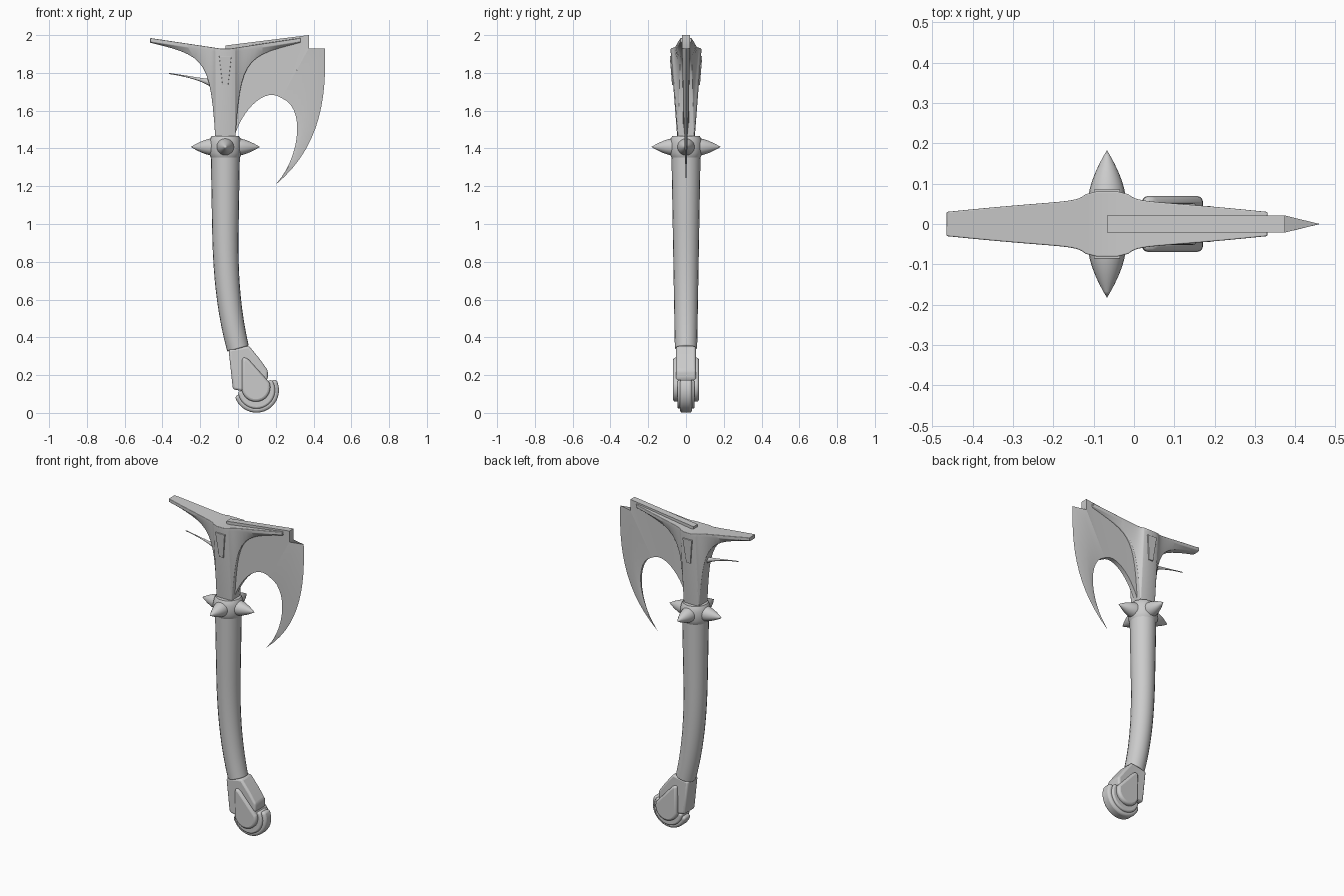
import bpy, bmesh
from math import sin, cos, pi, radians
from mathutils import Vector
from mathutils.geometry import interpolate_bezier

default_cube = bpy.data.objects.get("Cube")
if default_cube:
    bpy.data.objects.remove(default_cube)

GREY = (0.6, 0.6, 0.6, 1)
metal = bpy.data.materials.new("plain_grey")
metal.use_nodes = True
metal.diffuse_color = GREY
metal.node_tree.nodes["Principled BSDF"].inputs["Base Color"].default_value = GREY


def loft(name, rings, bevel=0, smooth_angle=35):
    """Skin a row of equally long closed rings and cap both ends."""
    bm = bmesh.new()
    rows = [[bm.verts.new(point) for point in ring] for ring in rings]
    count = len(rows[0])
    for lower, upper in zip(rows, rows[1:]):
        for i in range(count):
            j = (i + 1) % count
            bm.faces.new((lower[i], lower[j], upper[j], upper[i]))
    bm.faces.new(rows[0])
    bm.faces.new(rows[-1])
    bmesh.ops.remove_doubles(bm, verts=bm.verts, dist=0.0004)
    bmesh.ops.recalc_face_normals(bm, faces=bm.faces)
    mesh = bpy.data.meshes.new(name)
    bm.to_mesh(mesh)
    bm.free()
    mesh.materials.append(metal)
    part = bpy.data.objects.new(name, mesh)
    bpy.context.collection.objects.link(part)
    bpy.ops.object.select_all(action="DESELECT")
    part.select_set(True)
    bpy.context.view_layer.objects.active = part
    if bevel:
        modifier = part.modifiers.new("soft_edges", "BEVEL")
        modifier.width = bevel
        modifier.segments = 3
        modifier.limit_method = "ANGLE"
    bpy.ops.object.shade_smooth_by_angle(angle=radians(smooth_angle))


def circle(center, side, up, radius, count=20):
    """Ring of points around a centre in the plane of two directions."""
    turns = [2 * pi * i / count for i in range(count)]
    return [Vector(center) + radius * (cos(a) * Vector(side) + sin(a) * Vector(up))
            for a in turns]


def curve(start, start_handle, end_handle, end, count=14):
    """Points along a cubic curve."""
    handles = [Vector(p) for p in (start, start_handle, end_handle, end)]
    return interpolate_bezier(*handles, count)


def steps(count):
    return [i / count for i in range(count + 1)]


def arc(x, z, radius, first, last):
    angles = [radians(first + (last - first) * t) for t in steps(20)]
    return [(x + radius * cos(a), z + radius * sin(a)) for a in angles]


def plate(name, outline, half, bevel):
    """Extrude an x-z outline to both sides of the middle plane."""
    loft(name, [[(x, y, z) for x, z in outline] for y in (-half, half)], bevel)


AXIS = -0.067  # middle of the upper shaft and head

# Shaft: straight above, bending forward towards the pommel
shaft_rings = []
for t in steps(16):
    bend = max(0, 1 - 1.55 * t)
    lean = 0.27 * bend ** 1.5
    center = (AXIS + 0.067 * bend ** 2.5, 0, 0.34 + 1.03 * t)
    shaft_rings.append(circle(center, (cos(lean), 0, sin(lean)), (0, 1, 0), 0.059 + 0.018 * t))
loft("shaft", shaft_rings, bevel=0.006)

# Collar: a short barrel
loft("collar", [circle((AXIS, 0, 1.345 + 0.12 * t), (1, 0, 0), (0, 1, 0),
                       0.073 + 0.015 * sin(pi * t) ** 0.6) for t in steps(8)])

# Four pointed spikes around the collar
directions = {"left": (1, 0), "right": (-1, 0), "front": (0, -1), "back": (0, 1)}
for side, (dx, dy) in directions.items():
    rings = []
    for t in steps(8):
        reach = 0.06 + 0.123 * t
        center = (AXIS + dx * reach, dy * reach, 1.408)
        rings.append(circle(center, (dy, dx, 0), (0, 0, 1), 0.047 * (1 - t ** 1.6)))
    loft(side + "_spike", rings)

# Head: a wing that sweeps down into the column, mirrored to the other side.
# Each curve point holds the offset from the axis, the half width and the underside.
wing = curve((0.398, 0.03, 1.96), (0.11, 0.06, 1.89), (0.08, 0.05, 1.88), (0.053, 0.074, 1.455))
wing.append(Vector((0.025, 0.081, 1.455)))


def head_ring(side, offset, half, bottom):
    x = AXIS + side * offset
    top = 1.925 + 0.15 * offset
    rim = top - 0.02
    foot = half * 0.57
    return [(x, -half, top), (x, half, top), (x, half, rim),
            (x, foot, bottom), (x, -foot, bottom), (x, -half, rim)]


loft("head", [head_ring(-1, *p) for p in wing] + [head_ring(1, *p) for p in reversed(wing)],
     bevel=0.003)

# Raised wedge panels on both faces of the head
for side, sign in (("front", -1), ("back", 1)):
    rings = []
    for width, depth, z in ((0.033, 0.079, 1.89), (0.015, 0.067, 1.735)):
        back, face = sign * (depth - 0.012), sign * (depth + 0.007)
        rings.append([(AXIS - width, back, z), (AXIS + width, back, z),
                      (AXIS + width, face, z), (AXIS - width, face, z)])
    loft(side + "_panel", rings, bevel=0.002)

# Blade body: from the notch curve up to the straight ridge on top
NOTCH, CORNER = (0.23, 1.667), (0.375, 1.93)
notch_curve = curve((-0.02, 1.46), (0.02, 1.6), (0.14, 1.73), NOTCH)
ridge = [Vector((AXIS, 1.945)).lerp(Vector((0.375, 2)), t) for t in steps(13)]
body = list(zip(notch_curve, ridge)) + [(NOTCH, CORNER)]
loft("blade_body", [[(low[0], -0.014, low[1]), (high[0], -0.021, high[1]),
                     (high[0], 0.021, high[1]), (low[0], 0.014, low[1])]
                    for low, high in body])

# Cutting crescent: three curves meeting at the point, thinning towards it
TIP = (0.198, 1.207)
inner = curve(NOTCH, (0.36, 1.62), (0.33, 1.35), TIP)
middle = curve(CORNER, (0.39, 1.6), (0.36, 1.4), TIP)
edge = curve((0.46, 1.93), (0.47, 1.65), (0.43, 1.4), TIP)
rings = []
for a, b, c, t in zip(inner, middle, edge, steps(13)):
    thick = 0.021 * (1 - t)
    thin = 0.014 * (1 - t) ** 1.5
    rings.append([(a.x, -thin, a.y), (b.x, -thick, b.y), (c.x, 0, c.y),
                  (b.x, thick, b.y), (a.x, thin, a.y)])
loft("blade_edge", rings)

# Thin thorn on the rear of the head
thorn = curve((-0.12, 1.74), (-0.17, 1.755), (-0.22, 1.775), (-0.365, 1.797), 9)
loft("rear_thorn", [circle((p.x, 0, p.y), (0, 0.7, 0), (0, 0, 1), 0.003 + 0.025 * (1 - t) ** 2, 8)
                    for p, t in zip(thorn, steps(8))], smooth_angle=60)

# Pommel: socket, half-round rim with a step, and teardrop cheeks
socket = [(-0.05, 0.335), (0.058, 0.355), (0.115, 0.285), (0.158, 0.225),
          (0.158, 0.18), (0.1, 0.1), (-0.027, 0.125)]
plate("pommel_socket", socket, 0.052, 0.012)
plate("pommel_rim", arc(0.098, 0.12, 0.119, -165, 30), 0.032, 0.014)
plate("pommel_step", arc(0.098, 0.12, 0.098, -175, 35), 0.045, 0.01)
teardrop = arc(0.095, 0.135, 0.076, -170, 20) + [(0.05, 0.29), (0.022, 0.295)]
plate("pommel_cheeks", teardrop, 0.069, 0.014)
